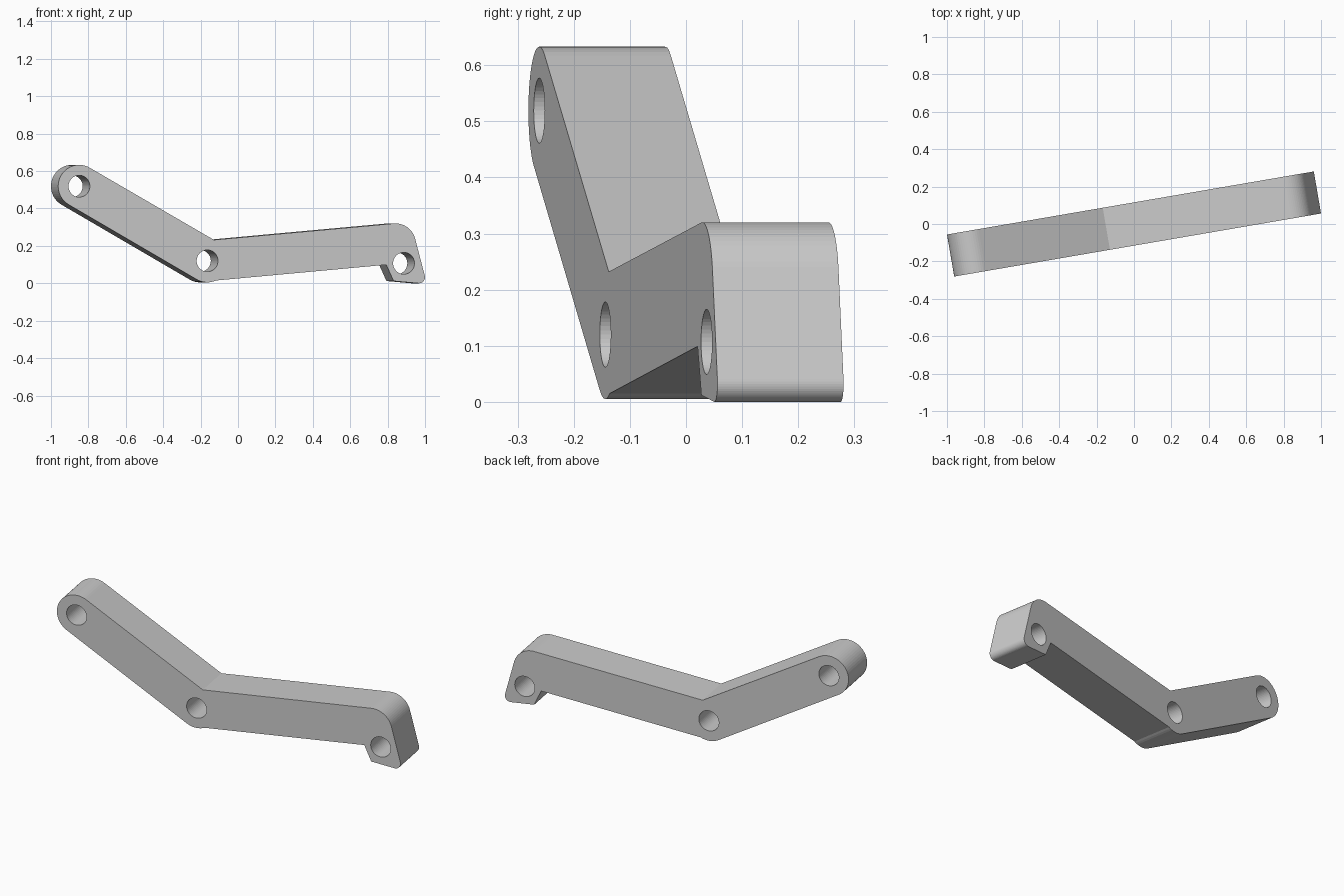
import bpy, bmesh
from math import radians, cos, sin

if "Cube" in bpy.data.objects:
    bpy.data.objects.remove(bpy.data.objects["Cube"])

THICK = 0.228
TURN = radians(9.75)
END, ELBOW, TIP = (-0.881, 0.519), (-0.186, 0.12), (0.88, 0.107)


def arc(c, r, a0, a1, n):
    """Points on an arc from angle a0 to a1 in degrees."""
    return [(c[0] + r * cos(radians(a0 + (a1 - a0) * i / n)),
             c[1] + r * sin(radians(a0 + (a1 - a0) * i / n))) for i in range(n + 1)]


def add_loop(curve, pts):
    s = curve.splines.new('POLY')
    s.points.add(len(pts) - 1)
    for p, (x, z) in zip(s.points, pts):
        p.co = (x, z, 0, 1)
    s.use_cyclic_u = True


# Side profile, clockwise from the rounded upper end
outline = arc(END, 0.114, 240, 60, 28)              # rounded upper end
outline += [(-0.15, 0.232)]                         # inside of the elbow
outline += arc((0.835, 0.21), 0.11, 95, 16, 14)     # shoulder of the hook
outline += arc((0.963, 0.032), 0.032, 16, -95, 14)  # toe of the hook
outline += [(0.825, 0.012), (0.785, 0.099)]         # notch
outline += arc(ELBOW, 0.115, -66, -120, 9)          # outside of the elbow

curve = bpy.data.curves.new("lever_arm", 'CURVE')
curve.dimensions = '2D'
curve.fill_mode = 'BOTH'
curve.extrude = THICK / 2
add_loop(curve, outline)

# Pivot holes
for c in (END, ELBOW, TIP):
    add_loop(curve, arc(c, 0.058, 0, 352.5, 47))

# Solid plate, stood upright and turned about z
arm = bpy.data.objects.new("lever_arm", curve)
bpy.context.collection.objects.link(arm)
arm.rotation_euler = (radians(90), 0, TURN)
bpy.context.view_layer.objects.active = arm
arm.select_set(True)
bpy.ops.object.convert(target='MESH')
arm = bpy.context.object
arm.name = "lever_arm"

# Weld the caps to the rim and keep facets flat
bm = bmesh.new()
bm.from_mesh(arm.data)
bmesh.ops.remove_doubles(bm, verts=bm.verts, dist=0.0001)
bmesh.ops.recalc_face_normals(bm, faces=bm.faces)
for f in bm.faces:
    f.smooth = False
bm.to_mesh(arm.data)
bm.free()
